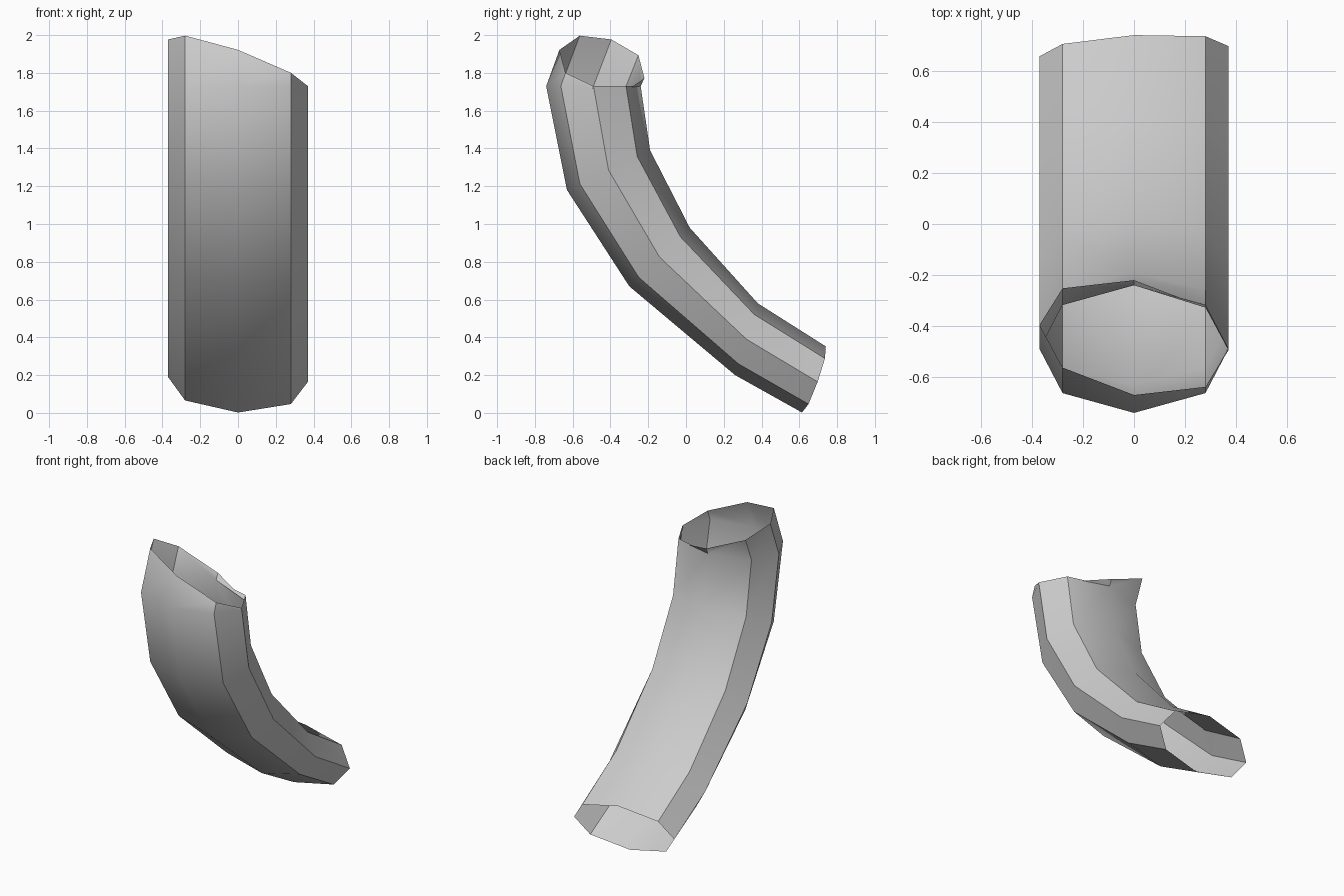
import bpy, bmesh, math
from mathutils import Vector

cube = bpy.data.objects.get("Cube")
if cube:
    bpy.data.objects.remove(cube, do_unlink=True)

# Plain grey material
grey = bpy.data.materials.new("plain grey")
grey.use_nodes = True
colour = (0.6, 0.6, 0.6, 1)
grey.diffuse_color = colour
grey.node_tree.nodes["Principled BSDF"].inputs["Base Color"].default_value = colour

# Eight-sided cross-section: (x, depth weight), counter-clockwise from the front
SECTION = [(0, 1), (.28, .69), (.37, 0), (.28, -.69),
           (0, -1), (-.28, -.69), (-.37, 0), (-.28, .69)]

# Rings along the bend: centre (y, z), half depth (y, z), sideways slant (y, z)
RINGS = [
    ((.677, .177), (-.063, -.175), (.054, -.034)),   # slanted lower opening
    ((.32, .39), (-.06, -.19), (0, 0)),
    ((-.14, .825), (-.16, -.155), (0, 0)),
    ((-.41, 1.285), (-.22, -.105), (0, 0)),
    ((-.49, 1.73), (-.25, 0), (0, 0)),
    ((-.445, 1.847), (-.225, .075), (-.135, -.351)),  # slanted upper opening
]

# Open bent tube, skinned ring to ring
bm = bmesh.new()
loops = []
for centre, half, slant in RINGS:
    c, h, s = Vector(centre), Vector(half), Vector(slant)
    points = [(x, c + h * w + s * x) for x, w in SECTION]
    loops.append([bm.verts.new((x, p.x, p.y)) for x, p in points])
for low, high in zip(loops, loops[1:]):
    for i in range(len(SECTION)):
        j = (i + 1) % len(SECTION)
        bm.faces.new((low[i], low[j], high[j], high[i]))

mesh = bpy.data.meshes.new("bent_tube")
bm.to_mesh(mesh)
bm.free()
mesh.materials.append(grey)
tube = bpy.data.objects.new("bent_tube", mesh)
bpy.context.collection.objects.link(tube)

# Smooth along the bend, crisp along the side corners
bpy.ops.object.select_all(action="DESELECT")
tube.select_set(True)
bpy.context.view_layer.objects.active = tube
bpy.ops.object.shade_smooth_by_angle(angle=math.radians(32))
